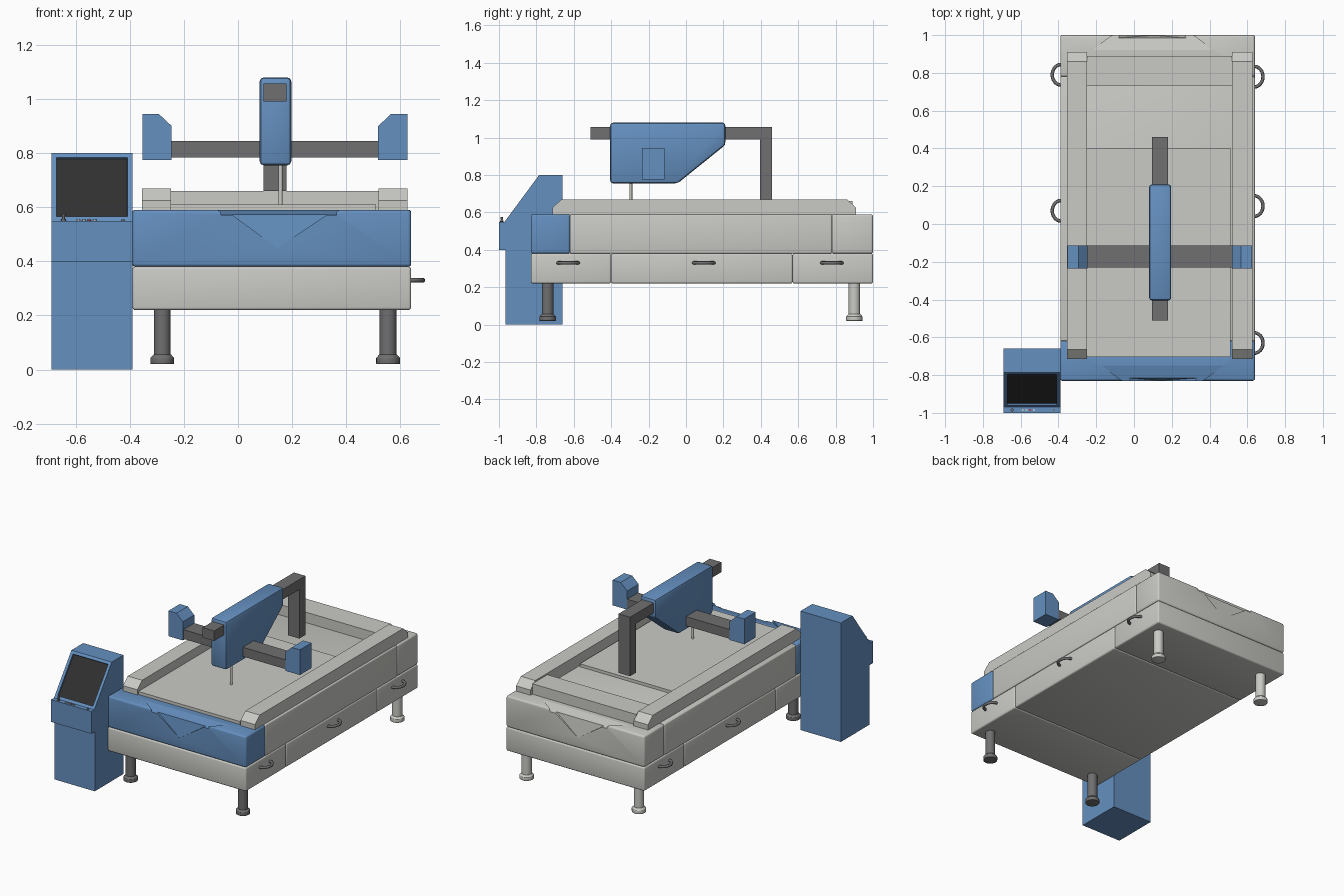
import bpy, bmesh, math
from mathutils import Vector

cube = bpy.data.objects.get("Cube")
if cube:
    bpy.data.objects.remove(cube, do_unlink=True)


def material(name, color):
    m = bpy.data.materials.new(name)
    m.use_nodes = True
    m.diffuse_color = (*color, 1)
    m.node_tree.nodes["Principled BSDF"].inputs["Base Color"].default_value = (*color, 1)
    return m


BLUE = material("steel blue", (0.13, 0.28, 0.53))
LIGHT = material("light grey", (0.59, 0.59, 0.56))
DARK = material("dark grey", (0.16, 0.16, 0.165))
BLACK = material("screen black", (0.03, 0.03, 0.03))
RED = material("button red", (0.5, 0.04, 0.03))


def finish(name, bm, mat, bevel=0, segments=3, smooth=True):
    """Turn a bmesh into an object, with optional bevelled edges."""
    bmesh.ops.recalc_face_normals(bm, faces=bm.faces)
    mesh = bpy.data.meshes.new(name)
    bm.to_mesh(mesh)
    bm.free()
    mesh.materials.append(mat)
    ob = bpy.data.objects.new(name, mesh)
    bpy.context.collection.objects.link(ob)
    bpy.ops.object.select_all(action='DESELECT')
    ob.select_set(True)
    bpy.context.view_layer.objects.active = ob
    if bevel:
        mod = ob.modifiers.new("bevel", 'BEVEL')
        mod.width, mod.segments = bevel, segments
        bpy.ops.object.modifier_apply(modifier=mod.name)
    if smooth:
        bpy.ops.object.shade_smooth_by_angle(angle=math.radians(35))
    return ob


def prism_mesh(points, axis, lo, hi):
    """Extrude a 2D profile along the x or y axis."""
    bm = bmesh.new()
    place = (lambda p: (lo, *p)) if axis == 'x' else (lambda p: (p[0], lo, p[1]))
    face = bm.faces.new([bm.verts.new(place(p)) for p in points])
    moved = bmesh.ops.extrude_face_region(bm, geom=[face])["geom"]
    step = Vector((hi - lo, 0, 0)) if axis == 'x' else Vector((0, hi - lo, 0))
    bmesh.ops.translate(bm, vec=step, verts=[v for v in moved if isinstance(v, bmesh.types.BMVert)])
    bmesh.ops.recalc_face_normals(bm, faces=bm.faces)
    return bm


def prism(name, points, axis, lo, hi, mat, **kw):
    return finish(name, prism_mesh(points, axis, lo, hi), mat, **kw)


def box(name, x, y, z, mat, **kw):
    outline = [(y[0], z[0]), (y[1], z[0]), (y[1], z[1]), (y[0], z[1])]
    return prism(name, outline, 'x', *x, mat, **kw)


def cylinder(name, x, y, z, radius, mat, top=None, sides=24, bevel=0):
    bm = bmesh.new()
    bmesh.ops.create_cone(bm, cap_ends=True, segments=sides, radius1=radius,
                          radius2=radius if top is None else top, depth=z[1] - z[0])
    bmesh.ops.translate(bm, vec=(x, y, sum(z) / 2), verts=bm.verts)
    return finish(name, bm, mat, bevel=bevel)


def hull(name, points):
    bm = bmesh.new()
    bmesh.ops.convex_hull(bm, input=[bm.verts.new(p) for p in points])
    return finish(name, bm, LIGHT, smooth=False)


def carve(target, cutter):
    mod = target.modifiers.new("carve", 'BOOLEAN')
    mod.operation, mod.solver, mod.object = 'DIFFERENCE', 'EXACT', cutter
    bpy.context.view_layer.objects.active = target
    bpy.ops.object.modifier_apply(modifier=mod.name)
    bpy.data.objects.remove(cutter, do_unlink=True)


# Bed housing: lower and upper rows of rounded panels
WIDE = (-0.39, 0.64)
for label, y0, y1 in (("front", -0.83, -0.4), ("middle", -0.4, 0.57), ("rear", 0.57, 1.0)):
    box(f"lower_panel_{label}", WIDE, (y0, y1), (0.22, 0.38), LIGHT, bevel=0.01)
front = box("upper_panel_front", WIDE, (-0.83, -0.62), (0.38, 0.59), BLUE, bevel=0.012)
box("upper_panel_middle", WIDE, (-0.62, 0.78), (0.38, 0.59), LIGHT, bevel=0.008)
rear = box("upper_panel_rear", WIDE, (0.78, 1.0), (0.38, 0.59), LIGHT, bevel=0.012)

# Shallow V recess over the front edge, repeated half a turn around the bed
CX, CY = 0.125, 0.085
for panel, s in ((front, 1), (rear, -1)):
    def at(x, y, z):
        return (CX + s * (x - CX), CY + s * (y - CY), z)
    slope = [(-0.17, -0.75, 0.59), (0.47, -0.75, 0.59), (-0.05, -0.84, 0.568), (0.35, -0.84, 0.568)]
    carve(panel, hull("top_cutter", [at(x, y, z + up) for x, y, z in slope for up in (0, 0.1)]))
    vee = [(-0.06, -0.813, 0.6), (0.37, -0.813, 0.6), (0.145, -0.829, 0.45)]
    carve(panel, hull("vee_cutter", [at(x, y - out, z) for x, y, z in vee for out in (0, 0.1)]))

# Legs with flared feet
for x in (-0.28, 0.555):
    for y, mat, label in ((-0.74, DARK, "front"), (0.9, LIGHT, "rear")):
        cylinder(f"leg_{label}", x, y, (0.04, 0.225), 0.031, mat)
        cylinder(f"foot_{label}", x, y, (0.02, 0.045), 0.044, mat, bevel=0.003)
        cylinder(f"foot_collar_{label}", x, y, (0.045, 0.056), 0.042, mat, top=0.032)

# Curved drawer handles
for side, edge, places in ((1, 0.635, (-0.63, 0.095, 0.78)), (-1, -0.385, (0.07, 0.79))):
    for y in places:
        curve = bpy.data.curves.new("drawer_handle", 'CURVE')
        curve.dimensions, curve.bevel_depth, curve.bevel_resolution = '3D', 0.009, 2
        curve.use_fill_caps = True
        line = curve.splines.new('POLY')
        line.points.add(12)
        for i, p in enumerate(line.points):
            a = math.pi * (i / 12 - 0.5)
            p.co = (edge + side * 0.048 * math.cos(a), y + 0.055 * math.sin(a), 0.33, 1)
        ob = bpy.data.objects.new("drawer_handle", curve)
        bpy.context.collection.objects.link(ob)
        curve.materials.append(DARK)
        bpy.ops.object.select_all(action='DESELECT')
        ob.select_set(True)
        bpy.context.view_layer.objects.active = ob
        bpy.ops.object.convert(target='MESH')
        bpy.ops.object.shade_smooth_by_angle(angle=math.radians(50))

# Work table, rear cross bar and the two side rails
box("work_table", (-0.34, 0.51), (-0.705, 0.4), (0.585, 0.61), LIGHT)
box("rear_cross_bar", (-0.25, 0.52), (0.73, 0.89), (0.585, 0.66), LIGHT)
rail = [(-0.715, 0.585), (0.91, 0.585), (0.91, 0.625), (0.86, 0.67), (-0.665, 0.67), (-0.715, 0.625)]
for label, x0 in (("right", -0.355), ("left", 0.52)):
    prism(f"side_rail_{label}", rail, 'x', x0, x0 + 0.107, LIGHT)

# Gantry beam with chamfered end housings
box("gantry_beam", (-0.245, 0.52), (-0.23, -0.115), (0.783, 0.845), DARK)
end = [(-0.245, 0.775), (-0.245, 0.9), (-0.293, 0.945), (-0.353, 0.945), (-0.353, 0.775)]
prism("gantry_end_right", end, 'y', -0.236, -0.115, BLUE)
prism("gantry_end_left", [(0.273 - x, z) for x, z in end], 'y', -0.236, -0.115, BLUE)

# Spindle head, its bent support arm and the tool
head = [(-0.405, 0.755), (-0.405, 1.08), (0.21, 1.08), (0.21, 0.96), (-0.045, 0.755)]
prism("spindle_head", head, 'x', 0.08, 0.197, BLUE, bevel=0.015, segments=2)
arm = [(-0.51, 0.99), (0.395, 0.99), (0.395, 0.66), (0.46, 0.66), (0.46, 1.057), (-0.51, 1.057)]
prism("support_arm", arm, 'x', 0.094, 0.18, DARK)
cylinder("tool_bit", 0.157, -0.295, (0.61, 0.76), 0.008, LIGHT, sides=16)

# Control cabinet with a recessed screen in the sloped console face
box("cabinet_base", (-0.69, -0.39), (-0.965, -0.66), (0, 0.4), BLUE)
console = [(-1.0, 0.4), (-1.0, 0.55), (-0.97, 0.55), (-0.785, 0.8), (-0.66, 0.8), (-0.66, 0.4)]
bm = prism_mesh(console, 'x', -0.69, -0.39)
sloped = [f for f in bm.faces if f.normal.y < -0.3 and f.normal.z > 0.3]
bmesh.ops.inset_region(bm, faces=sloped, thickness=0.027)
bmesh.ops.inset_region(bm, faces=sloped, thickness=0.001, depth=-0.01)
for f in sloped:
    f.material_index = 1
cabinet = finish("control_console", bm, BLUE, smooth=False)
cabinet.data.materials.append(BLACK)

# Joystick and buttons on the console ledge
cylinder("joystick_base", -0.645, -0.985, (0.55, 0.556), 0.009, DARK, sides=12)
cylinder("joystick", -0.645, -0.985, (0.555, 0.575), 0.004, DARK, top=0.008, sides=12)
for x, mat in ((-0.59, LIGHT), (-0.57, LIGHT), (-0.55, RED), (-0.53, LIGHT), (-0.425, DARK)):
    cylinder("console_button", x, -0.985, (0.55, 0.555), 0.006, mat, sides=12)
